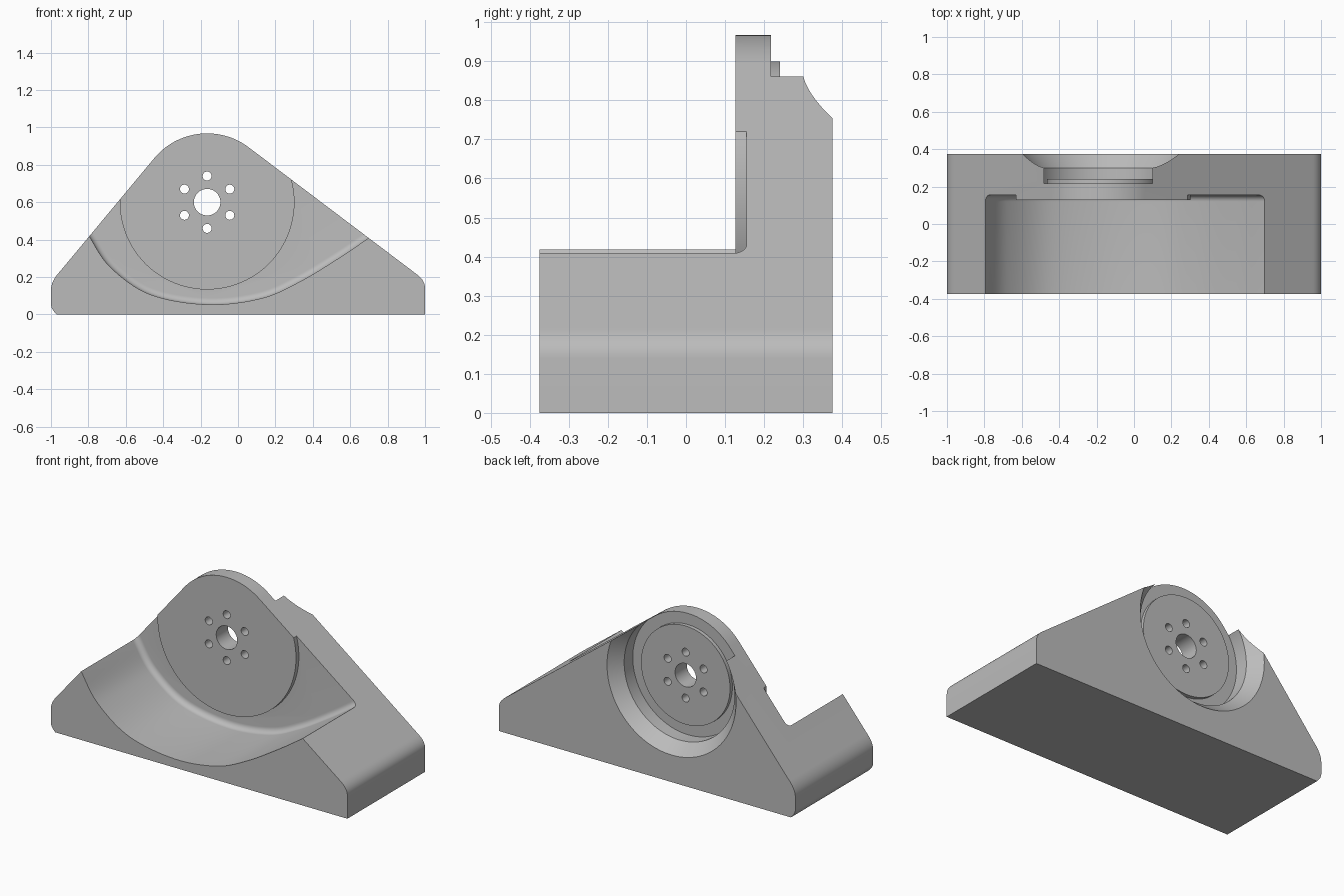
import bpy, bmesh, math
from mathutils import Vector

if "Cube" in bpy.data.objects:
    bpy.data.objects.remove(bpy.data.objects["Cube"])

HUB = Vector((-0.165, 0.60))   # hub axis position in x, z
HALF = 0.375                   # half depth of the block
FLOOR = 0.155                  # y of the front recess floor

metal = bpy.data.materials.new("plain grey")
metal.use_nodes = True
grey = (0.5, 0.5, 0.5, 1)
metal.diffuse_color = grey
metal.node_tree.nodes["Principled BSDF"].inputs["Base Color"].default_value = grey


def skin(name, loops):
    """Solid skinned through closed loops of 3D points, capped at both ends."""
    bm = bmesh.new()
    rings = [[bm.verts.new(p) for p in loop] for loop in loops]
    n = len(rings[0])
    for a, b in zip(rings, rings[1:]):
        for i in range(n):
            j = (i + 1) % n
            bm.faces.new((a[i], a[j], b[j], b[i]))
    bm.faces.new(rings[0])
    bm.faces.new(rings[-1])
    bmesh.ops.recalc_face_normals(bm, faces=bm.faces)
    mesh = bpy.data.meshes.new(name)
    bm.to_mesh(mesh)
    bm.free()
    mesh.materials.append(metal)
    obj = bpy.data.objects.new(name, mesh)
    bpy.context.collection.objects.link(obj)
    return obj


def at_y(points, y):
    return [(p[0], y, p[1]) for p in points]


def circle(centre, r, n, start=0, sweep=360, closed=True):
    steps = n if closed else n - 1
    angles = [math.radians(start + sweep * i / steps) for i in range(n)]
    return [centre + r * Vector((math.cos(a), math.sin(a))) for a in angles]


def turned(name, profile, centre, n=96):
    """Stack of circles along y from (radius, y) pairs."""
    return skin(name, [at_y(circle(centre, r, n), y) for r, y in profile])


def corner(a, b, c, n=8):
    """Rounded corner from a to c, pulled towards b."""
    a, b, c = Vector(a), Vector(b), Vector(c)
    ts = [i / n for i in range(n + 1)]
    return [a * (1 - t) ** 2 + b * 2 * t * (1 - t) + c * t * t for t in ts]


def spline(points, n=8):
    """Smooth curve through the inner points."""
    p = [Vector(q) for q in points]
    out = []
    for a, b, c, d in zip(p, p[1:], p[2:], p[3:]):
        for i in range(n):
            t = i / n
            out.append(0.5 * (2 * b + (c - a) * t + (2 * a - 5 * b + 4 * c - d) * t * t
                              + (3 * b - a - 3 * c + d) * t ** 3))
    return out + [p[-2]]


def cut(target, tool):
    mod = target.modifiers.new("cut", 'BOOLEAN')
    mod.operation, mod.solver, mod.object = 'DIFFERENCE', 'EXACT', tool
    bpy.context.view_layer.objects.active = target
    bpy.ops.object.modifier_apply(modifier=mod.name)
    bpy.data.objects.remove(tool)


# Block: flat base, rounded shoulders, two slopes tangent to the hub arc
outline = [Vector((1, 0))]
outline += corner((1, 0.14), (1, 0.185), (0.95, 0.219))
outline += circle(HUB, 0.368, 33, 53.3, 86.9, closed=False)
outline += corner((-0.95, 0.232), (-1, 0.18), (-1, 0.13))
outline += corner((-1, 0.055), (-1, 0.03), (-0.97, 0))
block = skin("mounting_block", [at_y(outline, -HALF), at_y(outline, HALF)])

# Front trough: curved sweep with a fillet where it meets the recess floor
trough = spline([(-0.95, 0.72), (-0.87, 0.56), (-0.79, 0.41), (-0.68, 0.25),
                 (-0.47, 0.107), (-0.165, 0.053), (0.12, 0.085), (0.33, 0.175),
                 (0.545, 0.305), (0.695, 0.406), (1.0, 0.61), (1.2, 0.74)])
normals = []
for i in range(len(trough)):
    d = trough[min(i + 1, len(trough) - 1)] - trough[max(i - 1, 0)]
    normals.append(Vector((-d.y, d.x)).normalized())


def trough_loop(offset, y):
    line = [p + m * offset for p, m in zip(trough, normals)]
    return at_y(line + [Vector((line[-1].x, 1.3)), Vector((line[0].x, 1.3))], y)


fillet = 0.035
loops = [trough_loop(0, -0.5)]
for i in range(9):
    a = math.radians(90 * i / 8)
    loops.append(trough_loop(fillet * (1 - math.cos(a)),
                             FLOOR - fillet + fillet * math.sin(a)))
trough_cutter = skin("trough_cutter", loops)
# Raised round face left standing on the recess floor
cut(trough_cutter, turned("front_pad", [(0.467, 0.127), (0.467, 0.4)], HUB))
cut(block, trough_cutter)

# Rear counterbore: flared mouth, straight wall, raised inner disc
cut(block, turned("rear_bore_cutter",
                  [(0.1, 0.24), (0.3, 0.24), (0.3, 0.217), (0.372, 0.217),
                   (0.372, 0.3), (0.435, HALF), (0.498, 0.45)], HUB))

# Shaft hole and ring of six bolt holes
cut(block, turned("shaft_hole", [(0.071, 0), (0.071, 0.5)], HUB, 48))
for spot in circle(HUB, 0.14, 6, 30):
    cut(block, turned("bolt_hole", [(0.024, 0), (0.024, 0.5)], spot, 24))

bpy.ops.object.select_all(action='DESELECT')
block.select_set(True)
bpy.context.view_layer.objects.active = block
bpy.ops.object.shade_smooth_by_angle(angle=math.radians(30))
